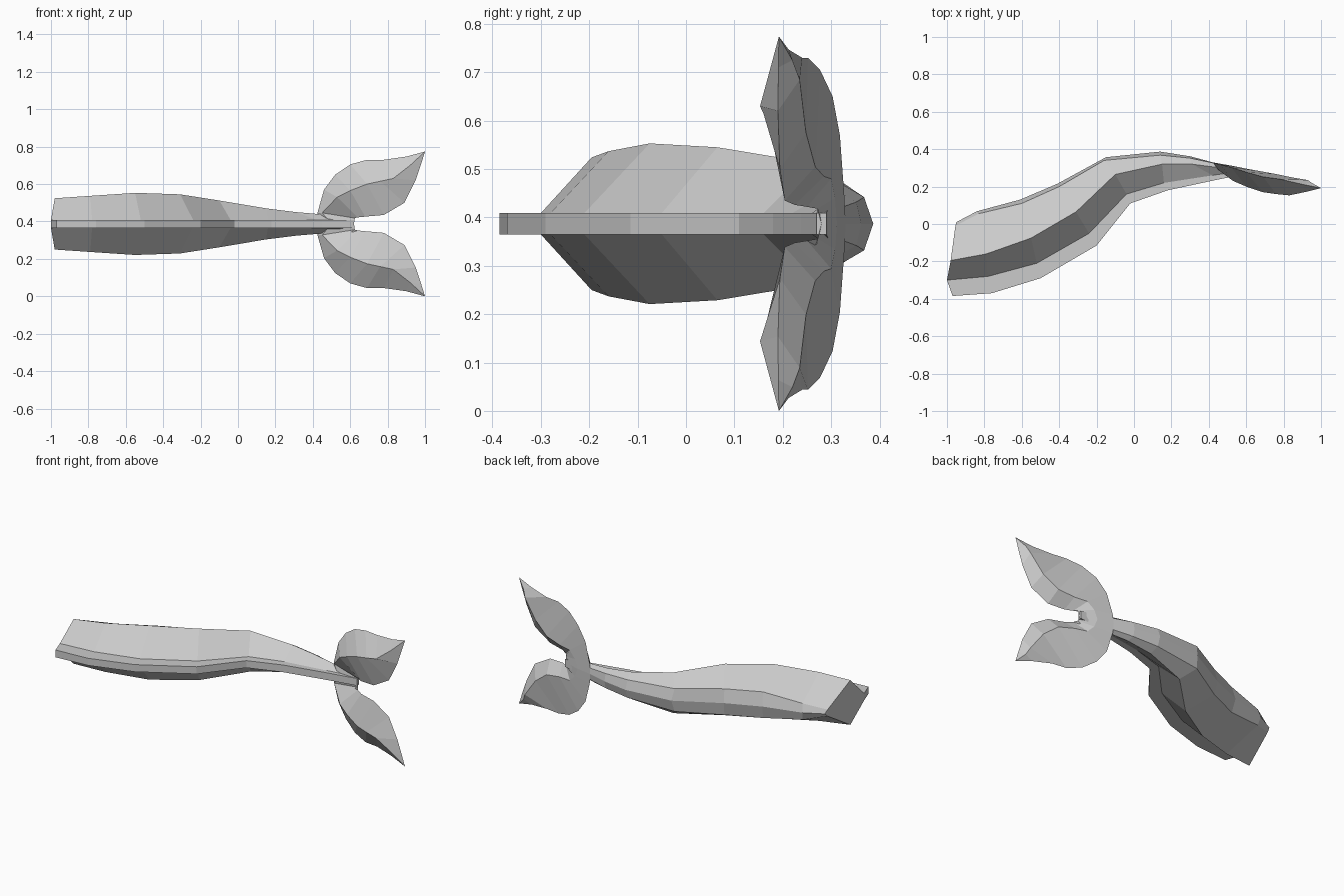
import bpy, bmesh

if "Cube" in bpy.data.objects:
    bpy.data.objects.remove(bpy.data.objects["Cube"])

MID = 0.387   # height of the symmetry plane
FIN = 0.022   # half thickness of the belly fin


def loft(name, rings, caps=True):
    """Skin a list of closed rings with flat faces."""
    bm = bmesh.new()
    loops = [[bm.verts.new(p) for p in ring] for ring in rings]
    n = len(rings[0])
    for a, b in zip(loops, loops[1:]):
        for i in range(n):
            j = (i + 1) % n
            bm.faces.new((a[i], a[j], b[j], b[i]))
    if caps:
        bm.faces.new(loops[0])
        bm.faces.new(loops[-1])
    bmesh.ops.remove_doubles(bm, verts=bm.verts, dist=0.0005)
    bmesh.ops.triangulate(bm, faces=[f for f in bm.faces if len(f.verts) > 4])
    bmesh.ops.recalc_face_normals(bm, faces=bm.faces)
    me = bpy.data.meshes.new(name)
    bm.to_mesh(me)
    bm.free()
    ob = bpy.data.objects.new(name, me)
    bpy.context.collection.objects.link(ob)
    return ob


# Tail body: per station fin edge, fin root, widest point, back shoulder, spine
body = [
    ((-.97, -.385), (-1.0, -.30), (-.98, -.195, .137), (-.955, -.01, .02), (-.95, .01)),
    ((-.76, -.37), (-.78, -.28), (-.79, -.16, .15), (-.83, .055, .05), (-.84, .068)),
    ((-.50, -.29), (-.52, -.21), (-.55, -.075, .166), (-.60, .11, .08), (-.61, .13)),
    ((-.20, -.115), (-.24, -.05), (-.31, .065, .158), (-.40, .20, .08), (-.41, .215)),
    ((-.02, .11), (-.04, .16), (-.10, .265, .125), (-.16, .34, .07), (-.15, .357)),
    ((.18, .18), (.16, .22), (.15, .32, .083), (.14, .368, .055), (.14, .387)),
    ((.45, .238), (.42, .26), (.31, .32, .063), (.30, .352, .045), (.30, .362)),
    ((.62, .27), (.62, .29), (.44, .303, .052), (.43, .325, .035), (.42, .33)),
]


def body_ring(f, a, b, c, d):
    half = [(*f, FIN), (*a, FIN), b, c]
    up = [(x, y, MID + h) for x, y, h in half]
    down = [(x, y, MID - h) for x, y, h in reversed(half)]
    return up + [(*d, MID)] + down


loft("tail_body", [body_ring(*s) for s in body])

# Fluke: per station leading edge, front ridge, trailing edge, back ridge
tip = (1.0, .192, .774)
fluke = [
    ((.42, .33, MID), (.50, .265, MID), (.62, .28, MID), (.52, .312, MID)),
    ((.425, .327, .447), (.45, .29, .446), (.625, .272, .418), (.54, .308, .44)),
    ((.46, .318, .57), (.53, .23, .53), (.64, .25, .422), (.58, .30, .48)),
    ((.52, .303, .65), (.60, .20, .565), (.68, .225, .426), (.66, .285, .485)),
    ((.60, .277, .705), (.69, .17, .60), (.78, .204, .435), (.76, .267, .505)),
    ((.69, .252, .73), (.76, .16, .615), (.89, .194, .50), (.85, .248, .575)),
    ((.78, .24, .73), (.83, .153, .63), (.95, .19, .62), (.93, .235, .685)),
    ((.90, .212, .747), (.92, .172, .70), (.98, .191, .71), (.95, .22, .725)),
    (tip,) * 4,
]
# The lower lobe mirrors the upper one, so both form one continuous skin
lower = [[(x, y, 2 * MID - z) for x, y, z in s] for s in reversed(fluke[1:])]


def loft_lobes(name, rings):
    # Tips collapse to points, so use small triangles there
    bm = bmesh.new()
    cache = {}

    def vert(p):
        key = tuple(round(c, 4) for c in p)
        if key not in cache:
            cache[key] = bm.verts.new(p)
        return cache[key]

    for a, b in zip(rings, rings[1:]):
        for i in range(4):
            j = (i + 1) % 4
            quad = [vert(a[i]), vert(a[j]), vert(b[j]), vert(b[i])]
            bm.faces.new(list(dict.fromkeys(quad)))
    bmesh.ops.recalc_face_normals(bm, faces=bm.faces)
    me = bpy.data.meshes.new(name)
    bm.to_mesh(me)
    bm.free()
    ob = bpy.data.objects.new(name, me)
    bpy.context.collection.objects.link(ob)


loft_lobes("tail_fluke", lower + fluke)
